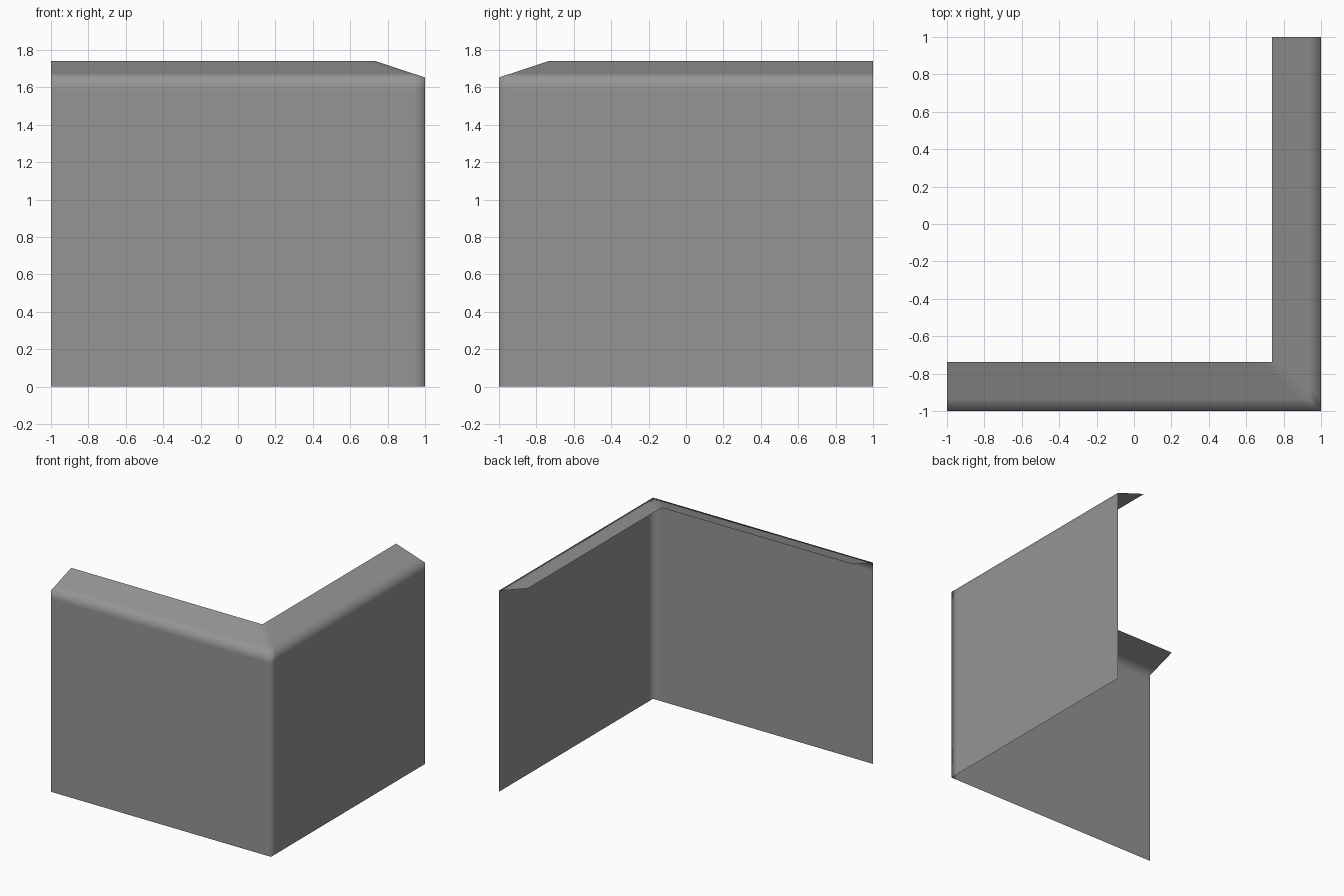
import bpy

old = bpy.data.objects.get("Cube")
if old:
    bpy.data.objects.remove(old, do_unlink=True)

# Single grey finish
GREY = (0.3, 0.3, 0.3, 1)
mat = bpy.data.materials.new("mid grey")
mat.use_nodes = True
mat.diffuse_color = GREY
mat.node_tree.nodes["Principled BSDF"].inputs["Base Color"].default_value = GREY

# Wall profile as (inset, height), with support rows beside the fold
PROFILE = [(0, 0), (0, 1.585), (0, 1.653), (0.064, 1.674), (0.262, 1.74)]
SUPPORT = 0.06


def row(inset, z):
    """One row along the L-shaped wall, mitred at the corner."""
    c = 1 - inset
    return [(-1, -c, z), (c - SUPPORT, -c, z), (c, -c, z),
            (c, SUPPORT - c, z), (c, 1, z)]


# Corner wall sheet with its sloping top flange
verts = [v for inset, z in PROFILE for v in row(inset, z)]
n = 5
faces = [(r * n + i, r * n + i + 1, (r + 1) * n + i + 1, (r + 1) * n + i)
         for r in range(len(PROFILE) - 1) for i in range(n - 1)]
mesh = bpy.data.meshes.new("corner_wall")
mesh.from_pydata(verts, [], faces)
mesh.materials.append(mat)
mesh.shade_smooth()
wall = bpy.data.objects.new("corner_wall", mesh)
bpy.context.collection.objects.link(wall)
